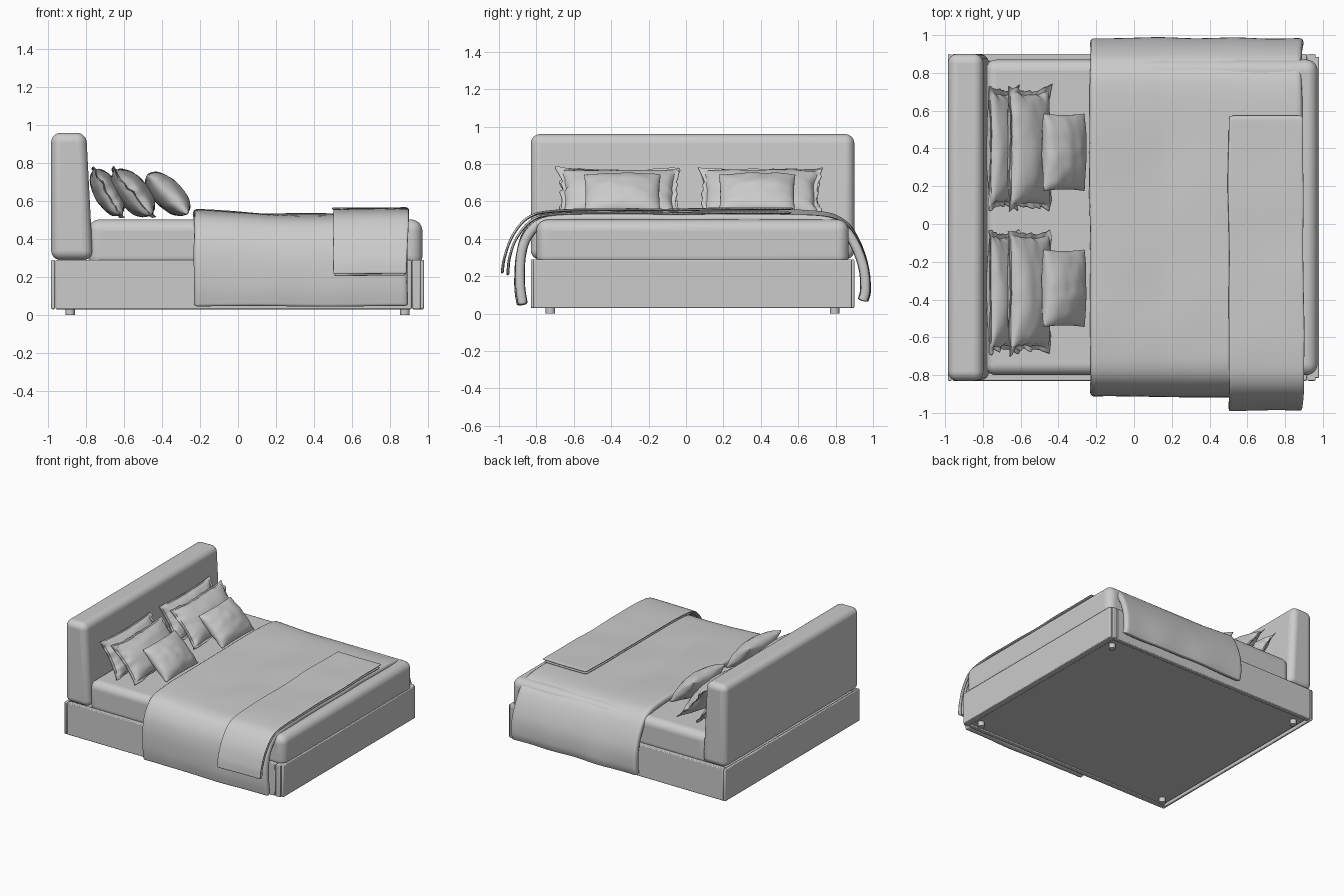
import bpy, bmesh, math
from mathutils import Vector, noise

if "Cube" in bpy.data.objects:
    bpy.data.objects.remove(bpy.data.objects["Cube"])

YC = 0.035  # bed centre line


def finish(name, bm):
    bmesh.ops.recalc_face_normals(bm, faces=bm.faces[:])
    me = bpy.data.meshes.new(name)
    bm.to_mesh(me)
    bm.free()
    ob = bpy.data.objects.new(name, me)
    bpy.context.collection.objects.link(ob)
    return ob


def box(name, x0, x1, y0, y1, z0, z1, bevel=0.006, seg=2, taper=0.0):
    bm = bmesh.new()
    bmesh.ops.create_cube(bm, size=1)
    for v in bm.verts:
        top_front = v.co.x > 0 and v.co.z > 0
        v.co = Vector((x1 if v.co.x > 0 else x0, y1 if v.co.y > 0 else y0, z1 if v.co.z > 0 else z0))
        if top_front:
            v.co.x -= taper
    ob = finish(name, bm)
    m = ob.modifiers.new("bevel", 'BEVEL')
    m.width, m.segments = bevel, seg
    return ob


def cylinder(name, x, y, z0, z1, r):
    bm = bmesh.new()
    bmesh.ops.create_cone(bm, cap_ends=True, segments=20, radius1=r, radius2=r, depth=z1 - z0)
    bmesh.ops.translate(bm, verts=bm.verts[:], vec=(x, y, (z0 + z1) / 2))
    return finish(name, bm)


def smooth_path(pts, n):
    # Catmull-Rom through the points
    p = [Vector(q) for q in pts]
    p = [2 * p[0] - p[1]] + p + [2 * p[-1] - p[-2]]
    out = []
    for i in range(1, len(p) - 2):
        a, b, c, d = p[i - 1:i + 3]
        for k in range(n):
            t = k / n
            out.append(0.5 * (2 * b + (c - a) * t + (2 * a - 5 * b + 4 * c - d) * t * t
                              + (3 * b - a - 3 * c + d) * t ** 3))
    return out + [p[-2]]


def drape(name, x0, x1, profile, thick, flare=0.0, nx=36):
    # cloth sheet: a y-z profile swept along x with soft wrinkles
    path = smooth_path(profile, 6)
    bm = bmesh.new()
    rows = []
    for i in range(nx + 1):
        s = i / nx
        row = []
        for q in path:
            drop = min(1, max(0, (0.49 - q.y) / 0.4))
            x = x0 + (x1 - x0) * s + flare * (1 - drop) * s
            x += 0.008 * noise.noise(Vector((s * 2, q.x * 3, q.y * 3)))
            side = 1 if q.x > 0 else -1
            y = q.x + side * drop * 0.014 * noise.noise(Vector((x * 3.5, side * 5, q.y * 2)))
            z = q.y + 0.007 * noise.noise(Vector((x * 3, q.x * 3, 1.7)))
            z += (1 - drop) * 0.025 * max(0, min(1, (0.15 - x) / 0.36))
            row.append(bm.verts.new((x, y, z)))
        rows.append(row)
    for a, b in zip(rows, rows[1:]):
        for j in range(len(path) - 1):
            bm.faces.new((a[j], a[j + 1], b[j + 1], b[j]))
    ob = finish(name, bm)
    m = ob.modifiers.new("thickness", 'SOLIDIFY')
    m.thickness, m.offset = thick, 0
    m = ob.modifiers.new("soften", 'SUBSURF')
    m.levels = m.render_levels = 1
    return ob


def pillow(name, x, y, z, width, length, half_thick, lean, flange=0.0, pinch=0.07, seed=0, n=32):
    th = math.radians(lean)
    up = Vector((-math.sin(th), 0, math.cos(th)))
    out = Vector((math.cos(th), 0, math.sin(th)))
    side = Vector((0, 1, 0))
    bm = bmesh.new()

    def point(i, j, sgn):
        u, v = math.sin(math.pi * (i / n - 0.5)), math.sin(math.pi * (j / n - 0.5))
        body = 1 - flange
        fu, fv = max(0, 1 - (u / body) ** 2), max(0, 1 - (v / body) ** 2)
        h = half_thick * (fu * fv) ** 0.45
        if flange:
            h += 0.003
        if i in (0, n) or j in (0, n):
            h = 0
        edge = max(abs(u), abs(v)) ** 8
        wob = noise.noise(Vector((u * 4, v * 4, seed * 3.1)))
        crease = 0.006 * noise.noise(Vector((u * 2.5, v * 2.5, seed + sgn)))
        ruffle = edge * wob * flange * 0.25
        a = u * width / 2 * (1 - pinch * (1 - v * v) + edge * wob * flange * 0.8)
        b = v * length / 2 * (1 - pinch * (1 - u * u) + edge * wob * flange * 0.8)
        return Vector((x, y, z)) + side * a + up * b + out * (sgn * h + ruffle + crease * (h > 0.004))

    grid = {}
    for i in range(n + 1):
        for j in range(n + 1):
            grid[i, j, 1] = bm.verts.new(point(i, j, 1))
            rim = i in (0, n) or j in (0, n)
            grid[i, j, -1] = grid[i, j, 1] if rim else bm.verts.new(point(i, j, -1))
    for i in range(n):
        for j in range(n):
            for s in (1, -1):
                q = [grid[i, j, s], grid[i + 1, j, s], grid[i + 1, j + 1, s], grid[i, j + 1, s]]
                if not bm.faces.get(q):
                    bm.faces.new(q[::s])
    return finish(name, bm)


# Bed base: plinth core, side rails, foot and back panels, feet
box("base_core", -0.95, 0.93, -0.80, 0.87, 0.038, 0.275)
for tag, s in (("left", -1), ("right", 1)):
    e, f = sorted((YC + s * 0.865, YC + s * 0.825))
    box("side_rail_" + tag, -0.962, 0.915, e, f, 0.03, 0.29)
    box("foot_corner_" + tag, 0.918, 0.962, e, f, 0.03, 0.29)
    for end, fx in (("head", -0.885), ("foot", 0.88)):
        cylinder("foot_%s_%s" % (end, tag), fx, YC + s * 0.76, 0, 0.045, 0.025)
box("foot_panel", 0.925, 0.98, YC - 0.85, YC + 0.85, 0.03, 0.29)
box("back_panel", -0.985, -0.965, YC - 0.865, YC + 0.865, 0.03, 0.29)

# Upholstered headboard and mattress
box("headboard", -0.985, -0.765, -0.83, 0.90, 0.29, 0.96, 0.05, 8, 0.035)
box("mattress", -0.79, 0.972, -0.80, 0.87, 0.25, 0.503, 0.06, 8)

# Duvet draped over both sides
drape("duvet", -0.235, 0.895, [
    (-0.875, 0.045), (-0.89, 0.15), (-0.885, 0.3), (-0.85, 0.41), (-0.77, 0.485), (-0.6, 0.505),
    (-0.3, 0.508), (0, 0.508), (0.35, 0.508), (0.7, 0.502), (0.83, 0.465), (0.9, 0.38),
    (0.95, 0.25), (0.96, 0.13), (0.945, 0.07)], 0.05)

# Folded throw: two layers hanging over the front side
drape("throw_top", 0.50, 0.885, [
    (-0.985, 0.215), (-0.972, 0.3), (-0.925, 0.42), (-0.84, 0.515), (-0.7, 0.547), (-0.35, 0.555),
    (0, 0.558), (0.3, 0.56), (0.575, 0.563)], 0.012, 0.015, 20)
drape("throw_bottom", 0.505, 0.88, [
    (-0.955, 0.205), (-0.945, 0.3), (-0.905, 0.405), (-0.825, 0.497), (-0.7, 0.53), (-0.35, 0.537),
    (0, 0.539), (0.3, 0.54), (0.565, 0.541)], 0.012, 0.015, 20)

# Pillows: two flanged sleeping pillows and a small cushion per side
for k, (tag, y) in enumerate((("left", -0.36), ("right", 0.40))):
    pillow("back_pillow_" + tag, -0.69, y, 0.645, 0.66, 0.31, 0.065, 30, 0.08, seed=k + 1)
    pillow("middle_pillow_" + tag, -0.555, y, 0.643, 0.66, 0.34, 0.08, 40, 0.08, seed=k + 5)
    pillow("cushion_" + tag, -0.37, y + 0.02 - 0.04 * k, 0.638, 0.41, 0.30, 0.075, 46, 0, 0.04, k + 9)

# Smooth shading with crisp edges
bpy.ops.object.select_all(action='SELECT')
bpy.context.view_layer.objects.active = bpy.context.selected_objects[0]
bpy.ops.object.shade_smooth_by_angle(angle=math.radians(40))
